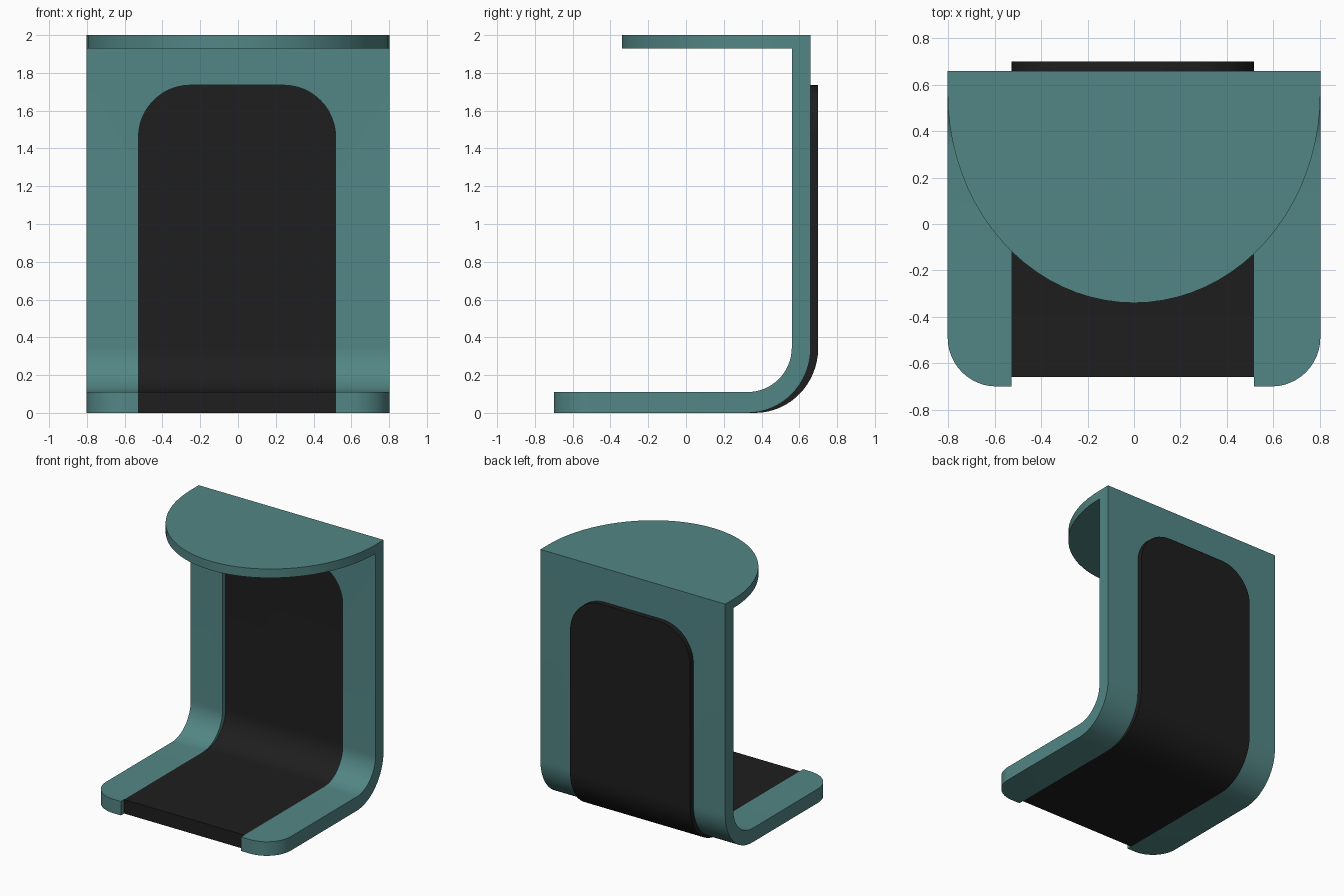
import bpy, bmesh
from math import sin, cos, pi, radians
from mathutils import Vector

if "Cube" in bpy.data.objects:
    bpy.data.objects.remove(bpy.data.objects["Cube"])


def material(name, rgb):
    m = bpy.data.materials.new(name)
    m.diffuse_color = (*rgb, 1)
    m.use_nodes = True
    m.node_tree.nodes["Principled BSDF"].inputs["Base Color"].default_value = m.diffuse_color
    return m


teal = material("teal", (0.085, 0.24, 0.235))
black = material("black", (0.013, 0.013, 0.013))


def arc(cx, cy, rx, ry, a0, a1, n):
    """Points on an elliptical arc, angles in degrees."""
    angles = [radians(a0 + (a1 - a0) * i / n) for i in range(n + 1)]
    return [(cx + rx * cos(a), cy + ry * sin(a)) for a in angles]


def prism(name, outline, axis, lo, hi, mat=None):
    """Extrude a 2D outline along an axis from lo to hi."""
    place = {"X": lambda u, v: (lo, u, v),
             "Y": lambda u, v: (u, lo, v),
             "Z": lambda u, v: (u, v, lo)}[axis]
    bm = bmesh.new()
    face = bm.faces.new([bm.verts.new(place(u, v)) for u, v in outline])
    new = bmesh.ops.extrude_face_region(bm, geom=[face])["geom"]
    step = Vector([(hi - lo) * (axis == a) for a in "XYZ"])
    bmesh.ops.translate(bm, vec=step, verts=[g for g in new if isinstance(g, bmesh.types.BMVert)])
    bmesh.ops.recalc_face_normals(bm, faces=bm.faces)
    me = bpy.data.meshes.new(name)
    bm.to_mesh(me)
    bm.free()
    ob = bpy.data.objects.new(name, me)
    bpy.context.collection.objects.link(ob)
    if mat:
        me.materials.append(mat)
    return ob


def activate(ob):
    bpy.ops.object.select_all(action="DESELECT")
    ob.select_set(True)
    bpy.context.view_layer.objects.active = ob


def boolean(ob, cutter, operation):
    mod = ob.modifiers.new("cut", "BOOLEAN")
    mod.object, mod.operation, mod.solver = cutter, operation, "EXACT"
    activate(ob)
    bpy.ops.object.modifier_apply(modifier=mod.name)


def smooth(ob):
    activate(ob)
    bpy.ops.object.shade_smooth_by_angle(angle=radians(30))


def l_profile(dy):
    """Side profile of the bent sheet, shifted back by dy."""
    pts = [(-0.70, 0.11), (-0.70, 0.0)]
    pts += arc(0.325, 0.345, 0.335, 0.345, -90, 0, 16)
    pts += [(0.66, 1.93), (0.56, 1.93)]
    pts += arc(0.325, 0.345, 0.235, 0.235, 0, -90, 16)
    return [(y + dy, z) for y, z in pts]


# Arched opening shape, shared by the frame and the panel
X0, X1, TOP, R = -0.527, 0.517, 1.735, 0.275
arch = [(X0, -0.2), (X1, -0.2)]
arch += arc(X1 - R, TOP - R, R, R, 0, 90, 12)
arch += arc(X0 + R, TOP - R, R, R, 90, 180, 12)
cutter = prism("arch_cutter", arch, "Y", -1.5, 1.5)
cutter.hide_render = True

# Bent frame with rounded front corners
frame = prism("bent_frame", l_profile(0), "X", -0.803, 0.803, teal)
bm = bmesh.new()
bm.from_mesh(frame.data)
corners = [e for e in bm.edges
           if all(v.co.y < -0.69 for v in e.verts)
           and abs(e.verts[0].co.x - e.verts[1].co.x) < 1e-4]
bmesh.ops.bevel(bm, geom=corners, offset=0.21, segments=12, profile=0.5, affect="EDGES")
bm.to_mesh(frame.data)
bm.free()
boolean(frame, cutter, "DIFFERENCE")
smooth(frame)

# Dark insert panel, same bend set slightly further back
panel = prism("insert_panel", l_profile(0.04), "X", -0.803, 0.803, black)
boolean(panel, cutter, "INTERSECT")
smooth(panel)
bpy.data.objects.remove(cutter)

# Half-oval top shelf
shelf = [(0.803, 0.66), (-0.803, 0.66)] + arc(0, 0.56, 0.803, 0.90, 180, 360, 40)
smooth(prism("top_shelf", shelf, "Z", 1.93, 2.0, teal))
